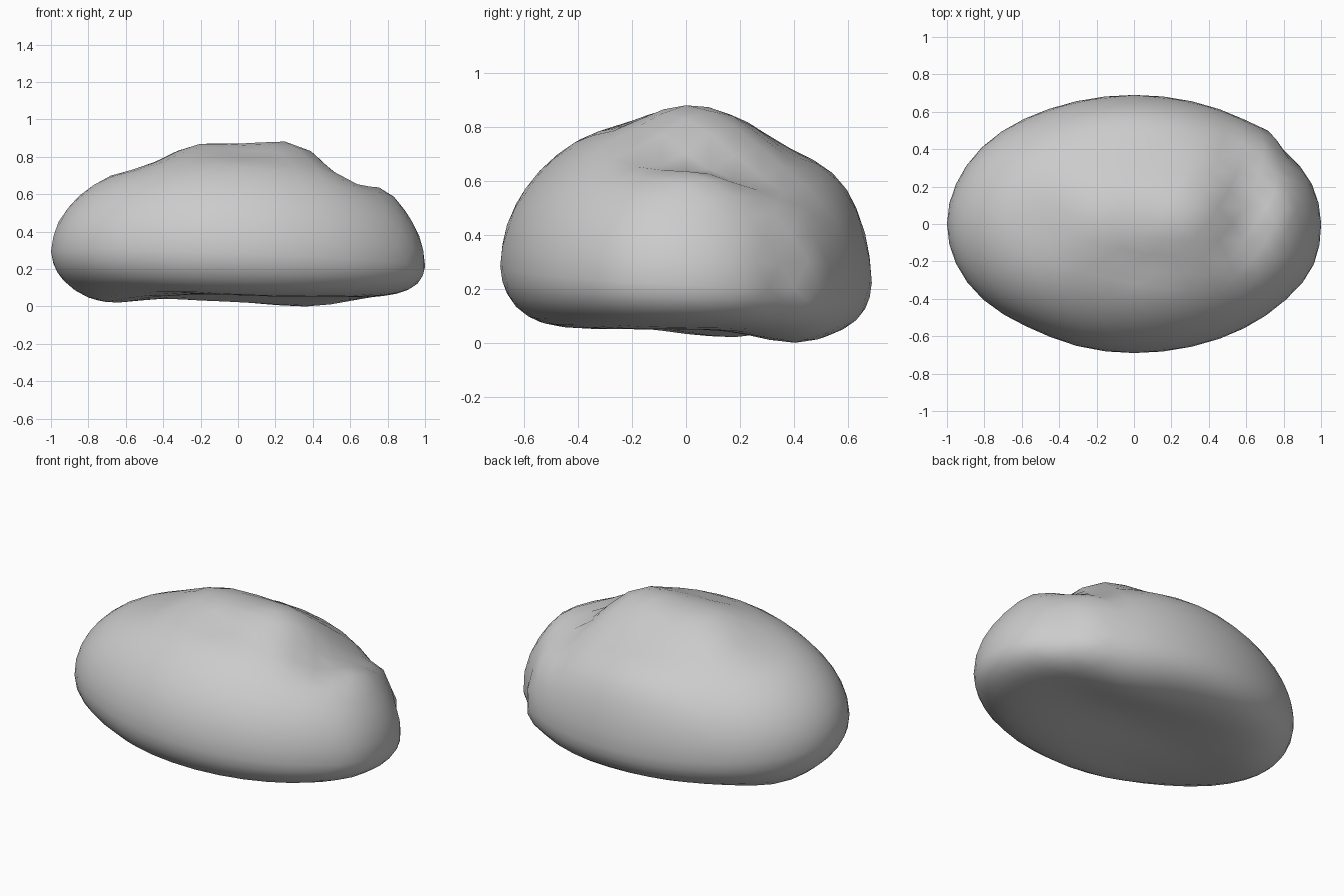
import bpy, bmesh, math

# Lumps and hollows on the dome: x, y, width x, width y, height
TOP = [
    (0.60, 0.12, 0.13, 0.30, -0.095),   # valley on the right shoulder
    (0.55, -0.09, 0.10, 0.10, -0.025),  # deepest part of the valley
    (0.80, 0.06, 0.09, 0.14, 0.02),     # rim beyond the valley
    (0.74, 0.42, 0.09, 0.09, 0.05),     # back right knob
    (0.27, 0.03, 0.17, 0.17, 0.04),     # right summit
    (-0.20, 0.04, 0.16, 0.17, 0.02),    # left summit
    (-0.50, 0.0, 0.15, 0.25, -0.035),   # step on the left
    (0.05, -0.23, 0.20, 0.09, -0.025),  # step on the front
    (0.10, 0.36, 0.45, 0.12, -0.04),    # flattened back slope
    (0.0, 0.63, 0.60, 0.10, 0.03),      # full upper back edge
]
# Waves of the underside
BASE = [
    (0.0, 0.0, 0.45, 0.25, 0.03),
    (-0.75, 0.17, 0.25, 0.25, -0.045),
    (0.40, 0.40, 0.30, 0.20, -0.04),
    (-0.30, -0.35, 0.40, 0.15, 0.02),
    (0.0, 0.48, 0.50, 0.18, -0.02),
]


def bumps(table, x, y):
    return sum(h * math.exp(-((x - cx) / sx) ** 2 - ((y - cy) / sy) ** 2)
               for cx, cy, sx, sy, h in table)


# Outline corrections seen from the top: knob, chipped edge, corners
SIDE = [
    (0.73, 0.48, 0.10, 0.10, 0.02),
    (0.83, 0.38, 0.08, 0.08, -0.025),
    (-0.75, 0.45, 0.25, 0.20, 0.008),
    (-0.55, -0.58, 0.25, 0.20, -0.02),
    (0.94, -0.25, 0.15, 0.15, 0.012),
]

# Boulder: a sphere turned into a dome with a flat, wavy foot
bm = bmesh.new()
bmesh.ops.create_icosphere(bm, subdivisions=4, radius=1)
for v in bm.verts:
    r = min(1.0, math.hypot(v.co.x, v.co.y))
    x, y = v.co.x, v.co.y * 0.69
    rim = 0.255 - 0.04 * x - 0.045 * y
    if v.co.z >= 0:
        dome = math.sqrt(1 - r * r)
        z = rim + (0.865 - rim) * dome + bumps(TOP, x, y) * min(1, dome * 1.8)
    else:
        base = 0.045 + bumps(BASE, x, y)
        foot = 7 + 1.5 * x + 2.5 * y      # sharper edge at the back right
        z = rim - (rim - base) * math.sqrt(1 - r ** foot)
    k = 1 + bumps(SIDE, x, y)
    v.co = (x * k, y * k, z)

# Stand it on the ground
low = min(v.co.z for v in bm.verts)
for v in bm.verts:
    v.co.z -= low
for f in bm.faces:
    f.smooth = True
mesh = bpy.data.meshes.new("boulder")
bm.to_mesh(mesh)
bm.free()
bpy.context.collection.objects.link(bpy.data.objects.new("boulder", mesh))
